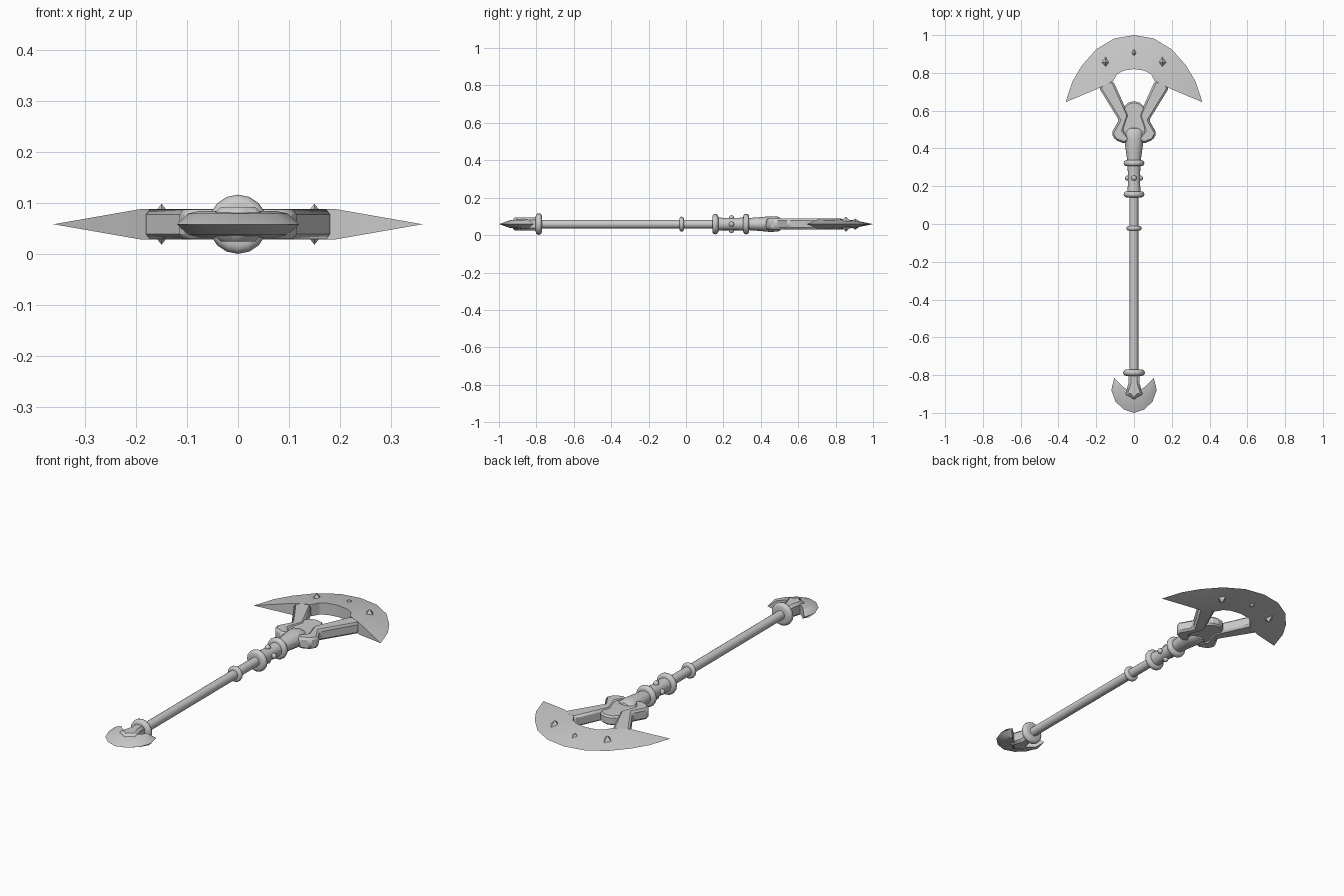
import bpy, bmesh, math
from mathutils import Vector

cube = bpy.data.objects.get("Cube")
if cube:
    bpy.data.objects.remove(cube, do_unlink=True)

CZ = 0.059  # height of the shaft axis
grey = bpy.data.materials.new("plain grey")
grey.use_nodes = True
colour = (0.6, 0.6, 0.6, 1)
grey.diffuse_color = colour
grey.node_tree.nodes["Principled BSDF"].inputs["Base Color"].default_value = colour


def finish(name, bm, angle=35, bevel=0):
    bmesh.ops.remove_doubles(bm, verts=bm.verts, dist=0.0001)
    bmesh.ops.recalc_face_normals(bm, faces=bm.faces)
    mesh = bpy.data.meshes.new(name)
    bm.to_mesh(mesh)
    bm.free()
    mesh.materials.append(grey)
    ob = bpy.data.objects.new(name, mesh)
    ob.location.z = CZ
    bpy.context.collection.objects.link(ob)
    bpy.ops.object.select_all(action='DESELECT')
    ob.select_set(True)
    bpy.context.view_layer.objects.active = ob
    bpy.ops.object.shade_smooth_by_angle(angle=math.radians(angle))
    if bevel:
        mod = ob.modifiers.new("Bevel", 'BEVEL')
        mod.width, mod.segments = bevel, 1
    return ob


def loft(name, sections, sides=16, angle=35):
    """Closed body along y from (y, half width, half height) ellipses."""
    bm = bmesh.new()
    rings = []
    for y, rx, rz in sections:
        turn = [2 * math.pi * i / sides for i in range(sides)]
        rings.append([bm.verts.new((rx * math.cos(a), y, rz * math.sin(a))) for a in turn])
    for a, b in zip(rings, rings[1:]):
        for i in range(sides):
            j = (i + 1) % sides
            bm.faces.new((a[i], a[j], b[j], b[i]))
    bm.faces.new(rings[0])
    bm.faces.new(rings[-1])
    return finish(name, bm, angle)


def ring(name, y, radius, width):
    """Rounded band around the shaft."""
    h, r = width / 2, radius - width / 2
    steps = [math.pi * k / 6 for k in range(7)]
    prof = [(y - h * math.cos(a), r + h * math.sin(a)) for a in steps]
    loft(name, [(p, q, q) for p, q in prof], angle=50)


def plate(name, outline, half, bevel):
    """Flat prism with chamfered edges."""
    bm = bmesh.new()
    face = bm.faces.new([bm.verts.new((x, y, -half)) for x, y in outline])
    out = bmesh.ops.extrude_face_region(bm, geom=[face])
    verts = [v for v in out["geom"] if isinstance(v, bmesh.types.BMVert)]
    bmesh.ops.translate(bm, verts=verts, vec=(0, 0, 2 * half))
    return finish(name, bm, 25, bevel)


def crescent(name, inner, outer, half, bulge):
    """Blade: thick inner rim, sharp outer edge, both ending in shared tips."""
    inner = [(-x, y) for x, y in inner[:0:-1]] + inner
    outer = [(-x, y) for x, y in outer[:0:-1]] + outer
    bm = bmesh.new()
    last = len(inner) - 1
    cols = []
    for k, (a, b) in enumerate(zip(inner, outer)):
        a, b = Vector(a), Vector(b)
        h = 0 if k in (0, last) else half
        pts = [(a, h), ((a + b) / 2, h * bulge), (b, 0),
               ((a + b) / 2, -h * bulge), (a, -h)]
        cols.append([bm.verts.new((p.x, p.y, z)) for p, z in pts])
    for p, q in zip(cols, cols[1:]):
        for i in range(5):
            j = (i + 1) % 5
            bm.faces.new((p[i], p[j], q[j], q[i]))
    bmesh.ops.dissolve_degenerate(bm, dist=0.0001, edges=bm.edges)
    return finish(name, bm, 30)


# Shaft and its bands
loft("shaft", [(-0.8, 0.023, 0.023), (0.34, 0.023, 0.023)])
ring("pommel_ring", -0.787, 0.058, 0.034)
ring("grip_ring", -0.023, 0.04, 0.024)
ring("lower_collar_ring", 0.157, 0.055, 0.032)
ring("upper_collar_ring", 0.322, 0.055, 0.032)
loft("collar", [(0.16, 0.037, 0.037), (0.2, 0.033, 0.033),
                (0.28, 0.033, 0.033), (0.32, 0.037, 0.037)])

# Studs around the collar
for i in range(4):
    a = i * math.pi / 2
    bm = bmesh.new()
    bmesh.ops.create_uvsphere(bm, u_segments=12, v_segments=8, radius=0.014)
    bmesh.ops.translate(bm, verts=bm.verts,
                        vec=(0.034 * math.cos(a), 0.243, 0.034 * math.sin(a)))
    finish(f"collar_stud_{i + 1}", bm, 60)

# Socket holding the head
loft("socket", [(0.33, 0.035, 0.032), (0.4, 0.045, 0.037), (0.45, 0.052, 0.042),
                (0.49, 0.055, 0.04), (0.505, 0.042, 0.033), (0.512, 0.02, 0.018)], 12)
plate("head_core", [(-0.06, 0.44), (0.06, 0.44), (0.066, 0.58), (0.055, 0.62),
                    (0.03, 0.643), (0, 0.65), (-0.03, 0.643), (-0.055, 0.62),
                    (-0.066, 0.58)], 0.024, 0.008)

# Two arms joining socket and blade
arm = [(0.186, 0.722), (0.08, 0.55), (0.12, 0.48), (0.1, 0.445), (0.05, 0.425),
       (0.02, 0.45), (0.055, 0.495), (0.028, 0.575), (0.11, 0.757), (0.15, 0.755)]
for side, s in (("left", 1), ("right", -1)):
    plate(side + "_arm", [(s * x, y) for x, y in arm], 0.029, 0.01)

# Main blade
crescent("main_blade",
         [(0, 0.82), (0.055, 0.812), (0.09, 0.793), (0.11, 0.757), (0.19, 0.717), (0.362, 0.645)],
         [(0, 1), (0.105, 0.982), (0.2, 0.925), (0.275, 0.84), (0.325, 0.757), (0.362, 0.645)],
         0.03, 0.6)

# Small spikes on both faces of the blade
for name, x, y, tip in (("left", 0.15, 0.855, 0.04), ("middle", 0, 0.905, 0.03),
                        ("right", -0.15, 0.855, 0.04)):
    for face, s in (("upper", 1), ("lower", -1)):
        bm = bmesh.new()
        bmesh.ops.create_cone(bm, segments=4, radius1=0.036, radius2=0, depth=tip, cap_ends=True)
        for v in bm.verts:
            v.co = (v.co.x * 0.9 + x, v.co.y * 1.2 + y, s * (v.co.z + tip / 2))
        finish(f"{name}_{face}_spike", bm, 20)

# Pommel crescent and its tongue
crescent("pommel_blade",
         [(0, -0.88), (0.03, -0.88), (0.05, -0.868), (0.075, -0.845), (0.105, -0.815)],
         [(0, -1), (0.055, -0.982), (0.098, -0.94), (0.12, -0.88), (0.105, -0.815)],
         0.026, 0.8)
half = [(0.03, -0.785), (0.028, -0.84), (0.05, -0.91), (0.022, -0.91)]
plate("pommel_tongue", half + [(0, -0.935)] + [(-x, y) for x, y in half[::-1]], 0.034, 0.012)
